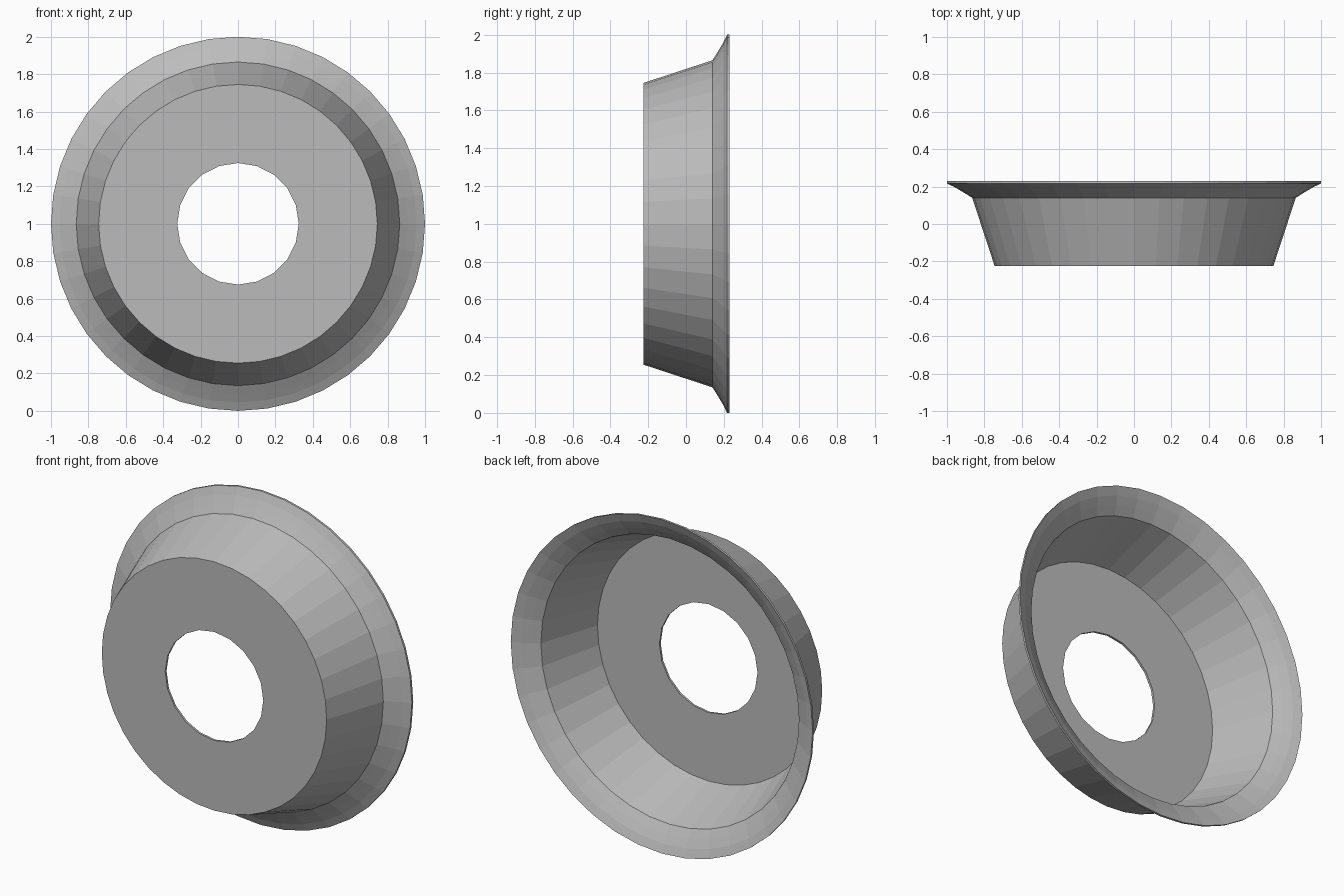
import bpy, bmesh, math

if "Cube" in bpy.data.objects:
    bpy.data.objects.remove(bpy.data.objects["Cube"])

SIDES = 40
CENTRE_Z = 1.0

# closed section of the thin dish: (radius, y, is_hole_edge)
section = [
    (0.325, -0.225, True),    # front face of the base plate
    (0.745, -0.225, False),
    (0.865, 0.14, False),     # sloping outer wall
    (0.91, 0.168, False),     # flared lip
    (0.955, 0.195, False),
    (1.0, 0.217, False),
    (1.0, 0.23, False),       # rim edge
    (0.95, 0.209, False),     # inside of the lip
    (0.903, 0.182, False),
    (0.855, 0.152, False),
    (0.735, -0.212, False),   # inside of the wall
    (0.325, -0.212, True),    # back face of the base plate
]

bm = bmesh.new()
rings = []
for r, y, hole in section:
    ring = []
    for i in range(SIDES):
        a = 2 * math.pi * i / SIDES
        # the hole has half as many sides: odd points sit on the chords
        rr = r * math.cos(2 * math.pi / SIDES) if hole and i % 2 else r
        ring.append(bm.verts.new((rr * math.sin(a), y, CENTRE_Z + rr * math.cos(a))))
    rings.append(ring)

for k in range(len(rings)):
    a, b = rings[k], rings[(k + 1) % len(rings)]
    for i in range(SIDES):
        j = (i + 1) % SIDES
        bm.faces.new((a[i], a[j], b[j], b[i]))
bmesh.ops.recalc_face_normals(bm, faces=bm.faces[:])

mesh = bpy.data.meshes.new("flared_dish")
bm.to_mesh(mesh)
bm.free()

# one plain grey for the whole part
grey = bpy.data.materials.new("plain grey")
grey.diffuse_color = (0.5, 0.5, 0.5, 1)
grey.use_nodes = True
grey.node_tree.nodes["Principled BSDF"].inputs["Base Color"].default_value = grey.diffuse_color
mesh.materials.append(grey)
dish = bpy.data.objects.new("flared_dish", mesh)
bpy.context.collection.objects.link(dish)
